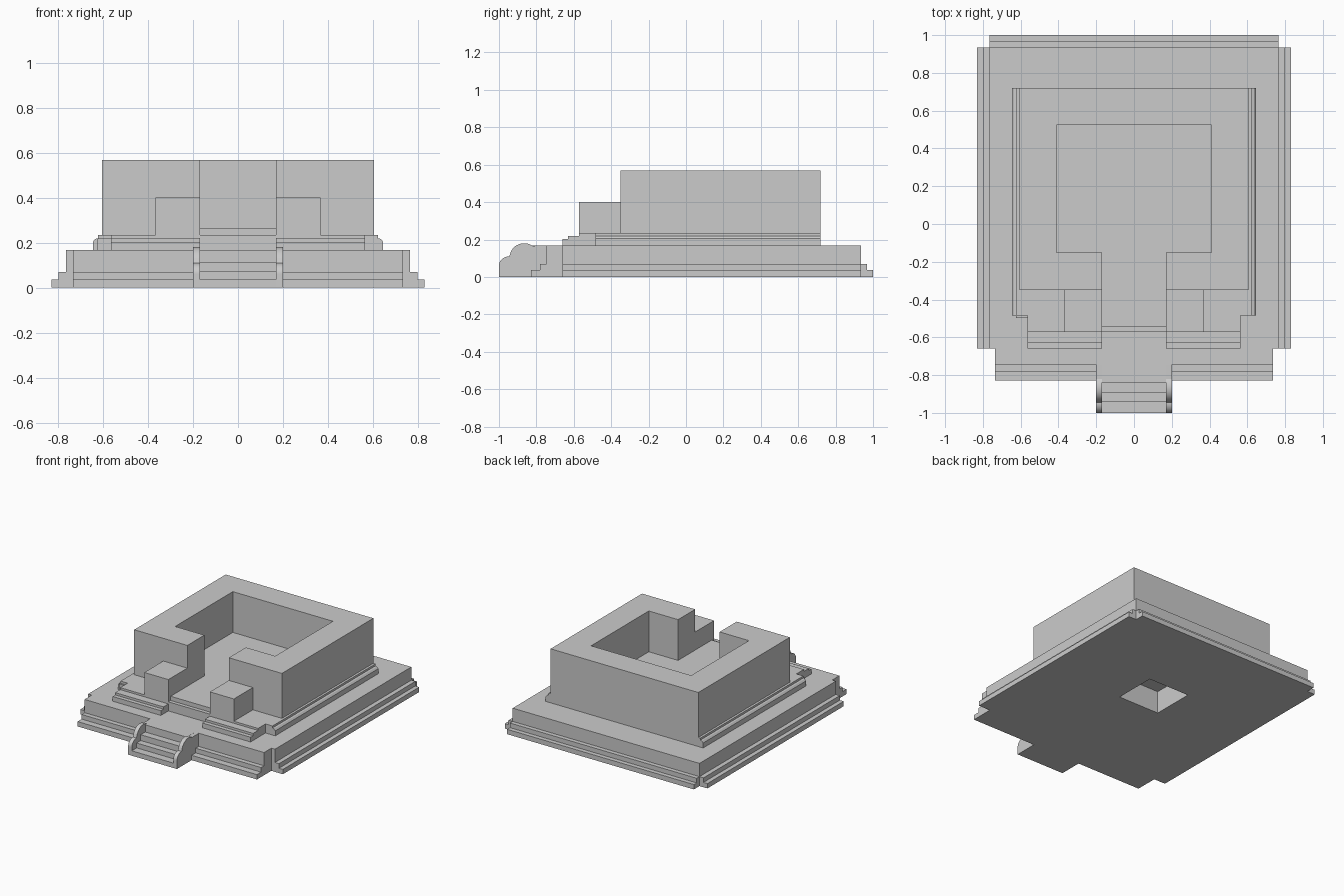
import bpy, bmesh, math

if "Cube" in bpy.data.objects:
    bpy.data.objects.remove(bpy.data.objects["Cube"])

H0, H1, FLOOR, TOP = 0.168, 0.235, 0.266, 0.568   # platform, plinth, inner floor, wall top


def prism(name, pts, a, b, axis):
    """Extrude a 2D outline from a to b: axis x uses (y,z), y uses (x,z), z uses (x,y)."""
    place = {'x': lambda p, t: (t, p[0], p[1]),
             'y': lambda p, t: (p[0], t, p[1]),
             'z': lambda p, t: (p[0], p[1], t)}[axis]
    bm = bmesh.new()
    lo = [bm.verts.new(place(p, a)) for p in pts]
    hi = [bm.verts.new(place(p, b)) for p in pts]
    bm.faces.new(lo)
    bm.faces.new(hi[::-1])
    for i in range(len(pts)):
        j = (i + 1) % len(pts)
        bm.faces.new((lo[i], hi[i], hi[j], lo[j]))
    bmesh.ops.recalc_face_normals(bm, faces=bm.faces)
    me = bpy.data.meshes.new(name)
    bm.to_mesh(me)
    bm.free()
    ob = bpy.data.objects.new(name, me)
    bpy.context.collection.objects.link(ob)
    return ob


def box(name, x0, x1, y0, y1, z0, z1):
    return prism(name, [(x0, y0), (x1, y0), (x1, y1), (x0, y1)], z0, z1, 'z')


def mirrored(half):
    """Complete a right-half outline across the first axis."""
    return half + [(-x, y) for x, y in reversed(half)]


def mirror_x(ob):
    ob.modifiers.new("mirror", 'MIRROR')
    return ob


def arc(cy, cz, ry, rz, a0, a1, n=14):
    angles = [math.radians(a0 + (a1 - a0) * i / n) for i in range(n + 1)]
    return [(cy + ry * math.cos(a), cz + rz * math.sin(a)) for a in angles]


# Platform with a square recess underneath
base = prism("platform", mirrored([(0.735, -0.745), (0.735, -0.66), (0.765, -0.66), (0.765, 0.935)]),
             0, H0, 'z')
cutter = box("recess_cutter", -0.17, 0.17, 0.05, 0.37, -0.1, 0.3)
cutter.hide_render = True
cutter.display_type = 'WIRE'
cut = base.modifiers.new("recess", 'BOOLEAN')
cut.operation, cut.solver, cut.object = 'DIFFERENCE', 'EXACT', cutter

# Two-stepped ledges around the foot of the platform
mirror_x(prism("side_ledge", [(0.765, 0), (0.83, 0), (0.83, 0.036), (0.798, 0.036),
                              (0.798, 0.07), (0.765, 0.07)], -0.66, 0.935, 'y'))
prism("back_ledge", [(0.935, 0), (1, 0), (1, 0.036), (0.967, 0.036), (0.967, 0.07), (0.935, 0.07)],
      -0.765, 0.765, 'x')
mirror_x(prism("front_ledge", [(-0.745, 0), (-0.828, 0), (-0.828, 0.036), (-0.78, 0.036),
                               (-0.78, 0.07), (-0.745, 0.07)], 0.2, 0.735, 'x'))

# Entrance stair between two scrolled cheek walls
prism("entrance_stair", [(-0.745, 0), (-1, 0), (-1, 0.036), (-0.943, 0.036), (-0.943, 0.072),
                         (-0.895, 0.072), (-0.895, 0.115), (-0.842, 0.115), (-0.842, H0), (-0.745, H0)],
      -0.17, 0.17, 'x')
scroll = ([(-0.745, 0), (-1, 0)] + arc(-0.945, 0.06, 0.055, 0.05, 180, 90)
          + arc(-0.865, 0.105, 0.078, 0.075, 170, 55) + [(-0.745, H0)])
cheek = mirror_x(prism("stair_cheek", scroll, 0.17, 0.2, 'x'))
bpy.context.view_layer.objects.active = cheek
cheek.select_set(True)
bpy.ops.object.shade_smooth_by_angle(angle=math.radians(30))
cheek.select_set(False)

# Plinth: moulded sides and a stepped front split by the passage
prism("plinth", mirrored([(0.645, H0), (0.645, 0.205), (0.634, 0.217), (0.622, 0.22),
                          (0.622, H1), (0.605, H1)]), -0.485, 0.72, 'y')
mirror_x(prism("plinth_front", [(-0.485, H0), (-0.66, H0), (-0.66, 0.203), (-0.63, 0.203),
                                (-0.63, 0.22), (-0.572, 0.22), (-0.572, H1), (-0.485, H1)],
               0.17, 0.565, 'x'))
box("plinth_corner_block", -0.625, -0.565, -0.498, -0.485, H0, 0.218)

# Inner floor with its two entry steps
box("passage_step", -0.17, 0.17, -0.572, -0.485, H0, H1)
box("passage_floor", -0.17, 0.17, -0.545, -0.15, H1, FLOOR)
box("chamber_floor", -0.41, 0.41, -0.15, 0.525, H1, FLOOR)

# Chamber walls, open at the front
prism("chamber_walls", mirrored([(0.17, -0.15), (0.17, -0.35), (0.605, -0.35), (0.605, 0.72)])
      + [(-0.17, -0.15), (-0.41, -0.15), (-0.41, 0.525), (0.41, 0.525), (0.41, -0.15)],
      H1, TOP, 'z')

# Pedestals flanking the passage
mirror_x(box("pedestal", 0.17, 0.367, -0.572, -0.35, H1, 0.4))
